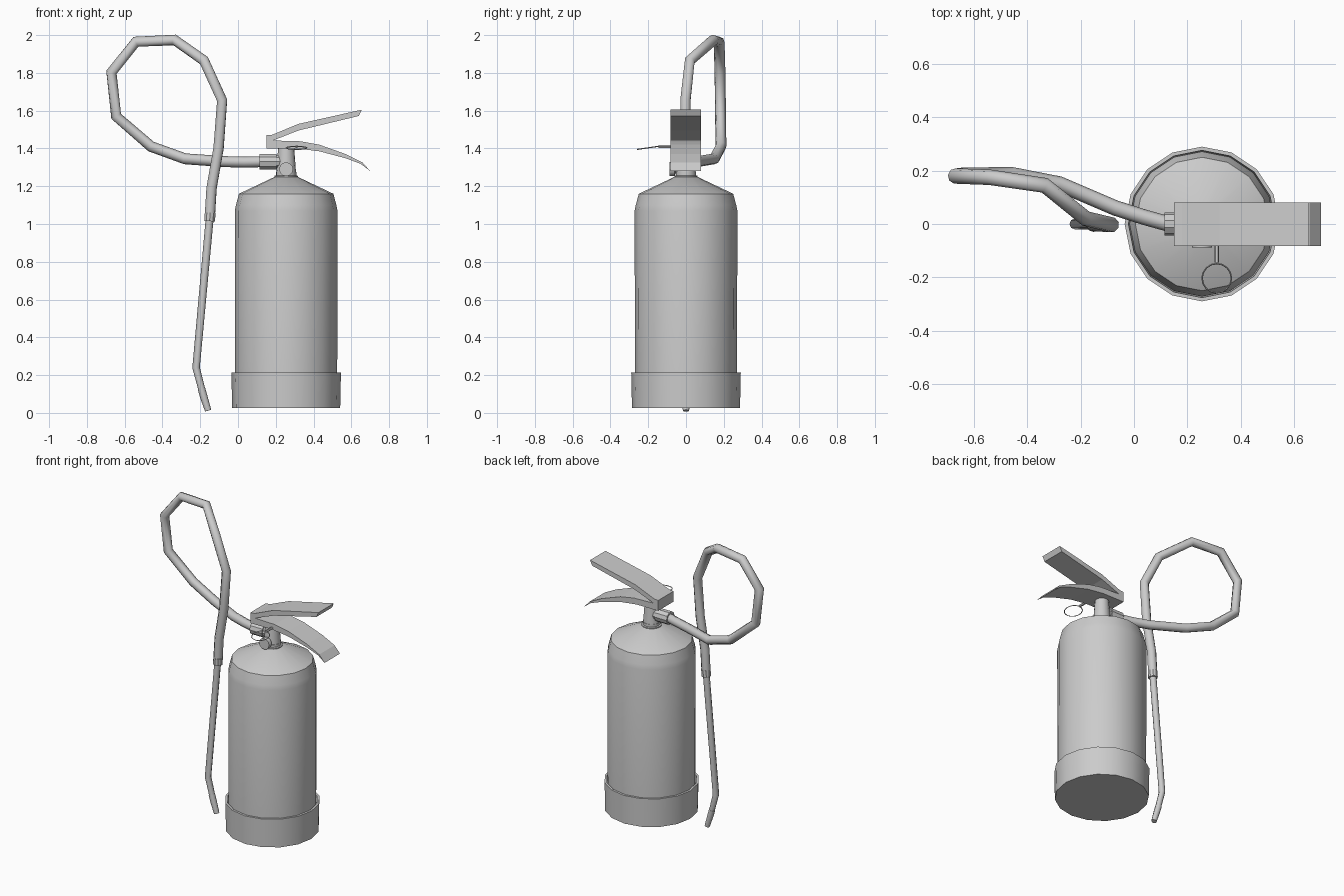
import bpy, bmesh, math
from mathutils import Vector, Matrix

if "Cube" in bpy.data.objects:
    bpy.data.objects.remove(bpy.data.objects["Cube"])

CX = 0.255  # axis of the cylinder


def finish(name, bm, matrix=None, angle=30):
    bmesh.ops.remove_doubles(bm, verts=bm.verts, dist=1e-5)
    bmesh.ops.recalc_face_normals(bm, faces=bm.faces)
    me = bpy.data.meshes.new(name)
    bm.to_mesh(me)
    bm.free()
    ob = bpy.data.objects.new(name, me)
    bpy.context.collection.objects.link(ob)
    if matrix:
        ob.matrix_world = matrix
    smooth(ob, angle)
    return ob


def smooth(ob, angle=30):
    if not angle:
        return
    bpy.ops.object.select_all(action='DESELECT')
    ob.select_set(True)
    bpy.context.view_layer.objects.active = ob
    bpy.ops.object.shade_smooth_by_angle(angle=math.radians(angle))


def lathe(name, profile, sides=16, matrix=None, angle=30):
    """Spin an (r, z) profile about local z."""
    bm = bmesh.new()
    vs = [bm.verts.new((r, 0, z)) for r, z in profile]
    es = [bm.edges.new(p) for p in zip(vs, vs[1:])]
    bmesh.ops.spin(bm, geom=vs + es, axis=(0, 0, 1), cent=(0, 0, 0),
                   angle=2 * math.pi, steps=sides, use_duplicate=False)
    return finish(name, bm, matrix or Matrix.Translation((CX, 0, 0)), angle)


def prism(name, outline, y0, y1):
    """Extrude an (x, z) outline across the width."""
    bm = bmesh.new()
    f = bm.faces.new([bm.verts.new((x, y0, z)) for x, z in outline])
    ext = bmesh.ops.extrude_face_region(bm, geom=[f])['geom']
    bmesh.ops.translate(bm, vec=(0, y1 - y0, 0),
                        verts=[v for v in ext if isinstance(v, bmesh.types.BMVert)])
    return finish(name, bm, angle=0)


def tube(name, points, radius, res=2, cyclic=False, taper=None):
    cu = bpy.data.curves.new(name, 'CURVE')
    cu.dimensions = '3D'
    cu.bevel_depth, cu.bevel_resolution, cu.use_fill_caps = radius, res, True
    sp = cu.splines.new('POLY')
    sp.points.add(len(points) - 1)
    for i, p in enumerate(points):
        sp.points[i].co = (*p, 1)
        sp.points[i].radius = taper[i] if taper else 1
    sp.use_cyclic_u = cyclic
    ob = bpy.data.objects.new(name, cu)
    bpy.context.collection.objects.link(ob)
    bpy.ops.object.select_all(action='DESELECT')
    ob.select_set(True)
    bpy.context.view_layer.objects.active = ob
    bpy.ops.object.convert(target='MESH')
    smooth(bpy.context.object, 50)


def along(start, direction):
    return Matrix.Translation(start) @ Vector(direction).to_track_quat('Z', 'Y').to_matrix().to_4x4()


# Pressure cylinder with sloping shoulder, and the cup it stands in
lathe("cylinder_body", [(0, 0.06), (0.27, 0.06), (0.272, 1.07), (0.266, 1.10),
                        (0.25, 1.16), (0.06, 1.25), (0, 1.25)], angle=35)
lathe("base_cup", [(0, 0.025), (0.286, 0.025), (0.29, 0.215), (0.276, 0.215),
                   (0.272, 0.17), (0, 0.17)])

# Valve: collar, tapered neck, gauge and hose outlet
lathe("neck_collar", [(0, 1.235), (0.062, 1.235), (0.062, 1.255), (0.054, 1.258),
                      (0.054, 1.275), (0, 1.275)])
lathe("valve_neck", [(0, 1.26), (0.053, 1.26), (0.042, 1.41), (0, 1.41)])
lathe("gauge", [(0, 0), (0.022, 0), (0.022, 0.055), (0.037, 0.06), (0.037, 0.088), (0, 0.088)],
      12, along((CX, 0, 1.29), (0, -1, 0)))
lathe("hose_outlet", [(0, 0), (0.036, 0), (0.036, 0.05), (0.043, 0.05), (0.043, 0.14), (0, 0.14)],
      10, along((CX, 0, 1.33), (-1, 0, 0)))

# Squeeze lever above, carrying handle below
prism("top_lever", [(0.15, 1.42), (0.15, 1.47), (0.18, 1.472), (0.32, 1.53), (0.655, 1.605),
                    (0.64, 1.572), (0.32, 1.495), (0.185, 1.442)], -0.083, 0.08)
prism("carry_handle", [(0.15, 1.40), (0.15, 1.42), (0.185, 1.442), (0.33, 1.438), (0.43, 1.42),
                       (0.57, 1.37), (0.66, 1.325), (0.70, 1.28), (0.65, 1.318), (0.57, 1.348),
                       (0.43, 1.385), (0.31, 1.40)], -0.083, 0.08)

# Safety pin with pull ring
tube("safety_pin", [(0.31, 0.06, 1.41), (0.31, -0.145, 1.41)], 0.008, 1)
ring = [(0.31 + 0.055 * math.cos(a), -0.203 + 0.055 * math.sin(a), 1.403 + 0.008 * math.sin(a))
        for a in (i * math.tau / 16 for i in range(16))]
tube("pull_ring", ring, 0.003, 0, cyclic=True)

# Looping hose
tube("hose", [(0.13, 0, 1.33), (0.04, 0.025, 1.328), (-0.07, 0.06, 1.33), (-0.28, 0.15, 1.345),
              (-0.46, 0.185, 1.41), (-0.645, 0.183, 1.57), (-0.67, 0.18, 1.803),
              (-0.54, 0.175, 1.965), (-0.335, 0.145, 1.974), (-0.18, 0.02, 1.865),
              (-0.084, -0.003, 1.655), (-0.103, -0.003, 1.40), (-0.14, 0, 1.19),
              (-0.149, 0, 1.04)], 0.029)

# Discharge wand with collar and bent tip
lathe("wand_collar", [(0, 0), (0.03, 0), (0.03, 0.045), (0, 0.045)], 10,
      along((-0.147, 0, 1.06), (-0.08, 0, -1)))
tube("wand", [(-0.149, 0, 1.04), (-0.222, 0, 0.24), (-0.183, 0, 0.09)], 0.021, taper=[1, 0.95, 0.85])
tube("nozzle_tip", [(-0.194, 0, 0.13), (-0.181, 0, 0.085), (-0.158, 0, 0.012)], 0.02,
     taper=[1, 1, 0.85])
